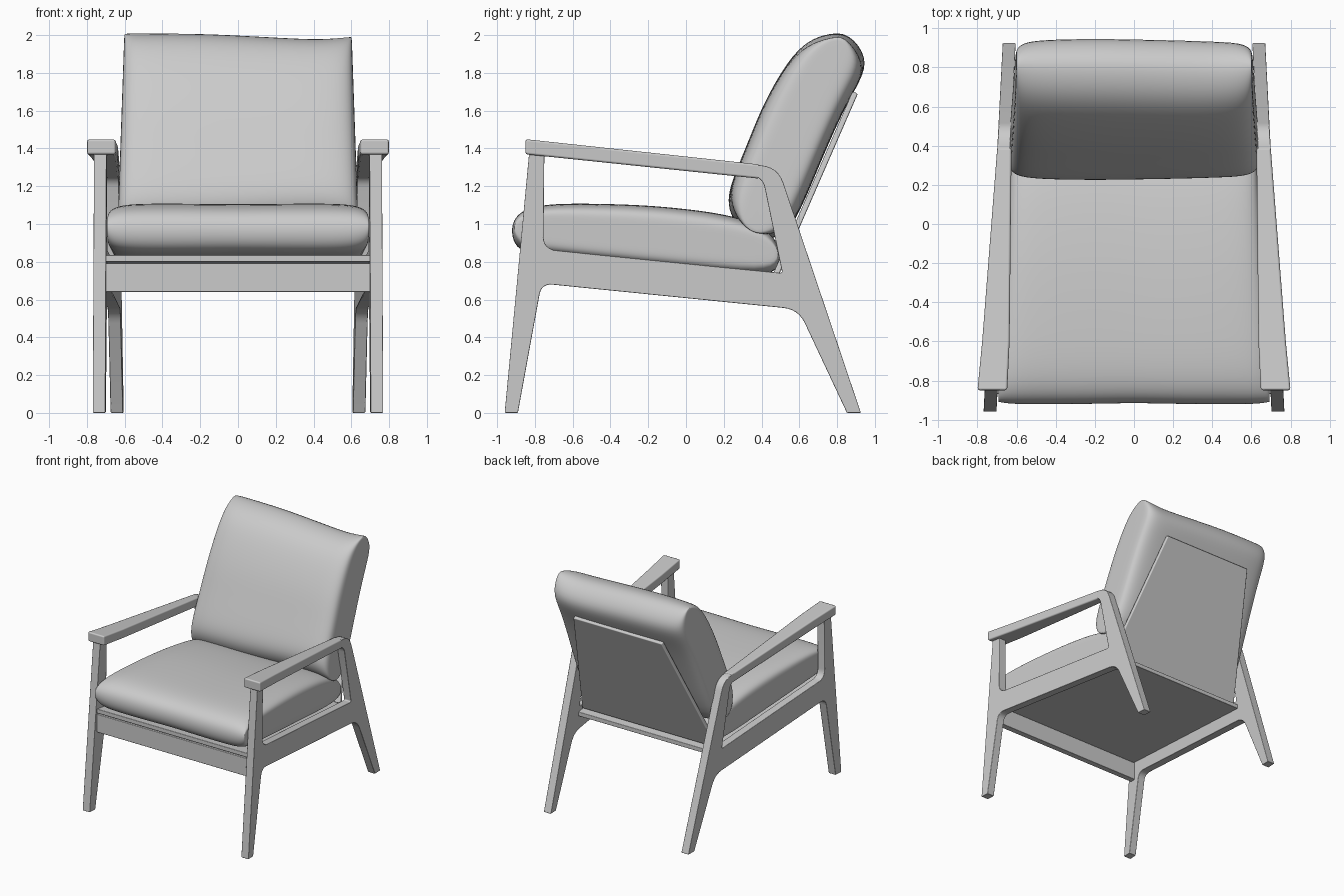
import bpy, bmesh
from mathutils import Vector

cube = bpy.data.objects.get("Cube")
if cube:
    bpy.data.objects.remove(cube, do_unlink=True)

grey = bpy.data.materials.new("plain_grey")
grey.use_nodes = True
grey.diffuse_color = (0.6, 0.6, 0.6, 1)
grey.node_tree.nodes["Principled BSDF"].inputs["Base Color"].default_value = (0.6, 0.6, 0.6, 1)


def finish(name, bm, bevel=0.0):
    """Turn a bmesh into a named object, optionally with softened edges."""
    bmesh.ops.recalc_face_normals(bm, faces=bm.faces)
    mesh = bpy.data.meshes.new(name)
    bm.to_mesh(mesh)
    bm.free()
    mesh.materials.append(grey)
    ob = bpy.data.objects.new(name, mesh)
    bpy.context.collection.objects.link(ob)
    if bevel:
        mod = ob.modifiers.new("soft_edges", "BEVEL")
        mod.width = bevel
        mod.segments = 2
        mod.limit_method = "ANGLE"
        mod.angle_limit = 0.7
        mod.harden_normals = True
    return ob


def loft(name, loops, bevel=0.0):
    """Skin a row of equal-length point loops and cap both ends."""
    bm = bmesh.new()
    rings = [[bm.verts.new(p) for p in loop] for loop in loops]
    n = len(rings[0])
    for a, b in zip(rings, rings[1:]):
        for i in range(n):
            j = (i + 1) % n
            bm.faces.new((a[i], a[j], b[j], b[i]))
    bm.faces.new(rings[0])
    bm.faces.new(rings[-1])
    return finish(name, bm, bevel)


def rounded(corners, steps=6):
    """Polygon of (y, z, radius) corners with rounded tips."""
    out = []
    for i, (y, z, r) in enumerate(corners):
        p = Vector((y, z))
        if r == 0:
            out.append(p)
            continue
        a = p + (Vector(corners[i - 1][:2]) - p).normalized() * r
        b = p + (Vector(corners[(i + 1) % len(corners)][:2]) - p).normalized() * r
        for k in range(steps + 1):
            t = k / steps
            out.append(a * (1 - t) ** 2 + p * 2 * t * (1 - t) + b * t * t)
    return out


def smooth_by_angle(ob):
    bpy.ops.object.select_all(action="DESELECT")
    ob.select_set(True)
    bpy.context.view_layer.objects.active = ob
    bpy.ops.object.shade_smooth_by_angle()


# Side frames: legs, rail and arm in one outline with an opening, toed in to the back
OUTER = [(-0.96, 0, 0), (-0.89, 0, 0), (-0.765, 0.685, 0.06), (0.595, 0.548, 0.08),
         (0.852, 0, 0), (0.926, 0, 0), (0.487, 1.302, 0.09), (-0.825, 1.43, 0)]
OPENING = [(-0.75, 1.365, 0), (0.405, 1.25, 0.06), (0.51, 0.74, 0.015), (-0.755, 0.867, 0.07)]
THICK = 0.066


def side_frame(name, side):
    bm = bmesh.new()
    for outline in (rounded(OUTER), rounded(OPENING)):
        vs = [bm.verts.new((0, p.x, p.y)) for p in outline]
        for i, v in enumerate(vs):
            bm.edges.new((vs[i - 1], v))
    bmesh.ops.triangle_fill(bm, edges=bm.edges[:], use_beauty=True)
    ext = bmesh.ops.extrude_face_region(bm, geom=bm.faces[:])
    moved = {g for g in ext["geom"] if isinstance(g, bmesh.types.BMVert)}
    for v in bm.verts:
        middle = 0.686 - 0.052 * v.co.y
        v.co.x = side * (middle + (THICK / 2 if v in moved else -THICK / 2))
    smooth_by_angle(finish(name, bm, 0.005))


# Armrests: wide at the front, narrowing to the frame at the back
def armrest(name, side):
    ends = [(-0.85, 0.648, 0.80, 1.369, 1.449), (-0.6, 0.636, 0.776, 1.343, 1.422),
            (0.39, 0.626, 0.699, 1.240, 1.315)]
    loft(name, [[(side * a, y, lo), (side * b, y, lo), (side * b, y, hi), (side * a, y, hi)]
                for y, a, b, lo, hi in ends], 0.012)


for label, side in (("left", 1), ("right", -1)):
    side_frame(label + "_side_frame", side)
    armrest(label + "_armrest", side)


# Flat boards, given as a front or lower edge and a back or upper edge
def board(name, edges, offset, bevel=0.005):
    dy, dz = offset
    loft(name, [[(-w, y, z), (w, y, z), (w, y + dy, z + dz), (-w, y + dy, z + dz)]
                for w, y, z in edges], bevel)


board("front_rail", [(0.70, -0.87, 0.64), (0.70, -0.87, 0.792)], (0.05, 0))
board("seat_panel", [(0.70, -0.87, 0.80), (0.63, 0.53, 0.665)], (0, 0.036))
board("back_panel", [(0.625, 0.485, 0.715), (0.41, 0.91, 1.69)], (-0.028, 0.012), 0.008)


# Cushions: a side profile swept across the width, thinner towards the ends
def cushion(name, profile, centre, axis, rows, half_width):
    c, d = Vector(centre), Vector(axis).normalized()
    n = Vector((-d.y, d.x))
    loops = []
    for x, length, thick in rows:
        loop = []
        for point in profile:
            off = Vector(point) - c
            q = c + d * off.dot(d) * length + n * off.dot(n) * thick
            loop.append((x * half_width(q), q.x, q.y))
        loops.append(loop)
    ob = loft(name, loops)
    mod = ob.modifiers.new("softness", "SUBSURF")
    mod.levels = mod.render_levels = 2
    for poly in ob.data.polygons:
        poly.use_smooth = True


SEAT = [(-0.92, 0.91), (-0.925, 1.0), (-0.88, 1.07), (-0.75, 1.107), (-0.5, 1.108),
        (-0.23, 1.10), (0, 1.08), (0.25, 1.045), (0.43, 0.98), (0.5, 0.88), (0.5, 0.77),
        (0.42, 0.715), (0, 0.757), (-0.4, 0.797), (-0.75, 0.835), (-0.87, 0.85)]
half = [(1, 0.98, 0.35), (1, 0.985, 0.65), (0.97, 0.99, 0.84), (0.88, 1, 0.97), (0.7, 1, 1.01), (0.35, 1, 1)]
SEAT_ROWS = [(-x, l, t) for x, l, t in half] + [(0, 0.99, 0.98)] + half[::-1]
cushion("seat_cushion", SEAT, (-0.2, 0.93), (1, -0.1), SEAT_ROWS,
        lambda q: 0.695 - 0.055 * (q.x + 0.9))

BACK = [(0.57, 0.98), (0.48, 0.92), (0.38, 0.92), (0.27, 0.98), (0.22, 1.08), (0.225, 1.17),
        (0.26, 1.27), (0.335, 1.45), (0.41, 1.64), (0.54, 1.87), (0.645, 1.975),
        (0.757, 2.012), (0.87, 2.01), (0.965, 1.88), (0.93, 1.77), (0.84, 1.62), (0.7, 1.3)]
BACK_ROWS = [(-1, 0.985, 0.3), (-1, 0.995, 0.62), (-0.97, 1, 0.8), (-0.88, 1, 0.93),
             (-0.65, 1, 0.98), (-0.3, 0.995, 1), (0, 0.98, 1), (0.4, 0.955, 1), (0.7, 0.94, 0.98),
             (0.88, 0.955, 0.93), (0.97, 0.965, 0.8), (1, 0.965, 0.62), (1, 0.955, 0.3)]
cushion("back_cushion", BACK, (0.565, 1.46), (0.4, 0.916), BACK_ROWS,
        lambda q: 0.637 - 0.035 * (q.y - 1.0))
